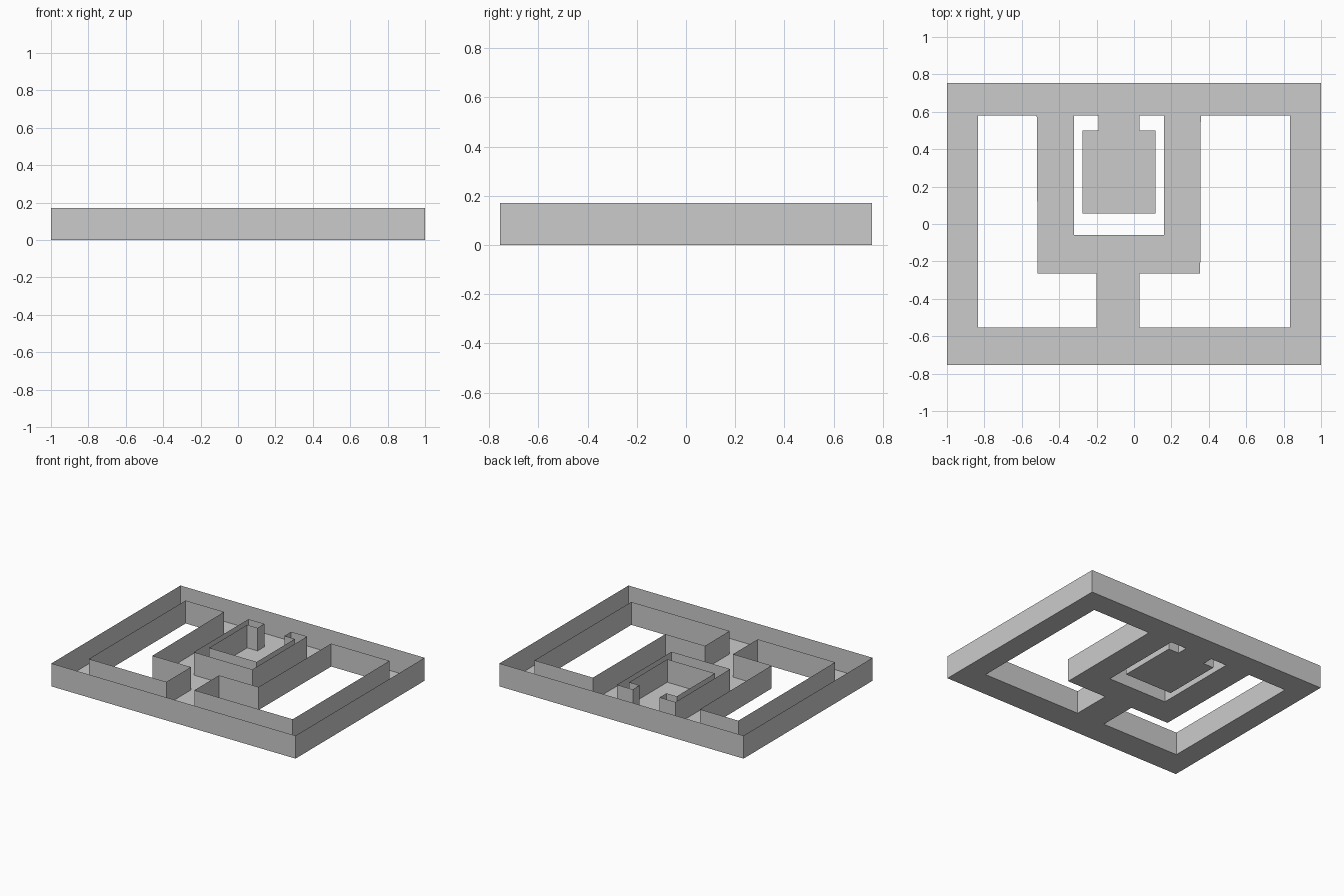
import bpy, bmesh

if "Cube" in bpy.data.objects:
    bpy.data.objects.remove(bpy.data.objects["Cube"])

HEIGHT = 0.17

# Plan outlines: outer rim, two side openings, and the U-shaped slot
outer_rim = [(-1, -.755), (1, -.755), (1, .755), (-1, .755)]
left_opening = [(-.835, .58), (-.52, .58), (-.515, -.265),
                (-.2, -.265), (-.2, -.553), (-.835, -.553)]
right_opening = [(.835, .58), (.357, .58), (.354, -.265),
                 (.03, -.265), (.03, -.553), (.835, -.553)]
centre_slot = [(-.32, .58), (-.19, .58), (-.19, .5), (-.275, .5),
               (-.275, .055), (.115, .055), (.115, .5), (.03, .5),
               (.03, .58), (.16, .58), (.16, -.06), (-.32, -.06)]


def add_loop(bm, points):
    verts = [bm.verts.new((x, y, 0)) for x, y in points]
    return [bm.edges.new((a, b)) for a, b in zip(verts, verts[1:] + verts[:1])]


bm = bmesh.new()
edges = []
for outline in (outer_rim, left_opening, right_opening, centre_slot):
    edges += add_loop(bm, outline)

# Floor with openings
bmesh.ops.triangle_fill(bm, use_beauty=True, edges=edges, normal=(0, 0, -1))

# Thin upright walls along every outline, open at the top
walls = bmesh.ops.extrude_edge_only(bm, edges=edges)
top = [g for g in walls["geom"] if isinstance(g, bmesh.types.BMVert)]
bmesh.ops.translate(bm, verts=top, vec=(0, 0, HEIGHT))

# Normals: floor faces down, walls face outward
bmesh.ops.recalc_face_normals(bm, faces=bm.faces[:])
floor = next(f for f in bm.faces if abs(f.normal.z) > .9)
if floor.normal.z > 0:
    bmesh.ops.reverse_faces(bm, faces=bm.faces[:])

mesh = bpy.data.meshes.new("channel_tray")
bm.to_mesh(mesh)
bm.free()
tray = bpy.data.objects.new("channel_tray", mesh)
bpy.context.collection.objects.link(tray)
